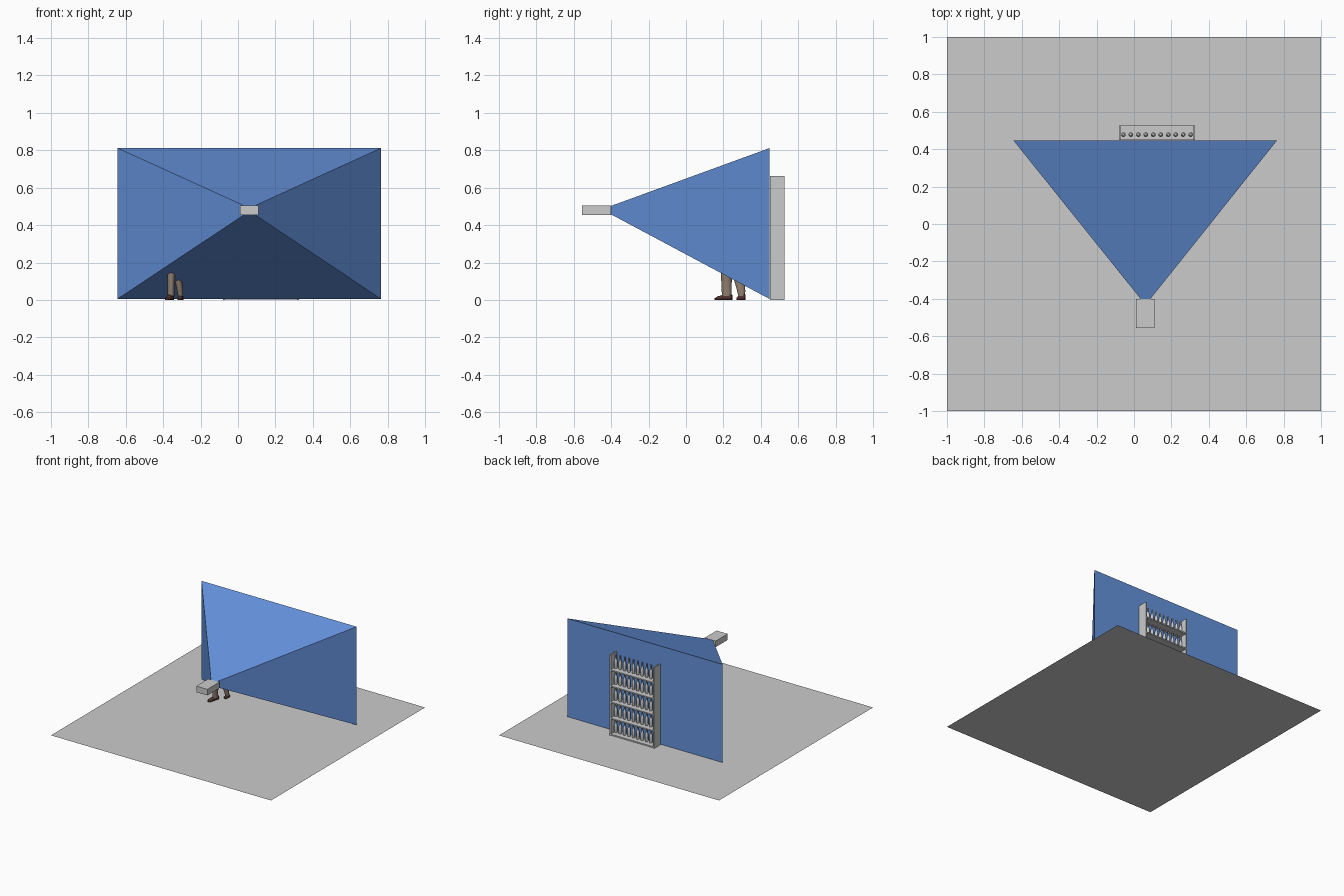
import bpy, bmesh, math
from mathutils import Vector

if "Cube" in bpy.data.objects:
    bpy.data.objects.remove(bpy.data.objects["Cube"])


def material(name, rgb):
    m = bpy.data.materials.new(name)
    m.diffuse_color = (*rgb, 1)
    m.use_nodes = True
    m.node_tree.nodes["Principled BSDF"].inputs["Base Color"].default_value = m.diffuse_color
    return m


BLUE = material("blue", (0.13, 0.29, 0.72))
CLOTH = material("trouser_cloth", (0.28, 0.21, 0.16))
LEATHER = material("shoe_leather", (0.08, 0.03, 0.025))
SHIRT = material("shirt_cloth", (0.45, 0.45, 0.42))
SKIN = material("skin", (0.6, 0.4, 0.3))


def finish(name, bm, mat=None, smooth=False):
    bmesh.ops.recalc_face_normals(bm, faces=bm.faces[:])
    me = bpy.data.meshes.new(name)
    bm.to_mesh(me)
    bm.free()
    ob = bpy.data.objects.new(name, me)
    bpy.context.collection.objects.link(ob)
    if mat:
        me.materials.append(mat)
    if smooth:
        for p in me.polygons:
            p.use_smooth = len(p.vertices) == 4
    return ob


def bridge(name, rings, mat=None, smooth=False):
    """Skin a list of equal-length point loops and cap both ends."""
    bm = bmesh.new()
    loops = [[bm.verts.new(p) for p in r] for r in rings]
    n = len(loops[0])
    for a, b in zip(loops, loops[1:]):
        for i in range(n):
            j = (i + 1) % n
            bm.faces.new((a[i], a[j], b[j], b[i]))
    bm.faces.new(loops[0])
    bm.faces.new(loops[-1])
    return finish(name, bm, mat, smooth)


def rect(x0, x1, y, z0, z1):
    return [(x0, y, z0), (x1, y, z0), (x1, y, z1), (x0, y, z1)]


def box(name, x, y, z):
    return bridge(name, [rect(*x, y[0], *z), rect(*x, y[1], *z)])


def loft(name, rings, mat, n=16):
    """Stack of horizontal ellipses: (x, y, z, rx, ry)."""
    turn = [2 * math.pi * i / n for i in range(n)]
    return bridge(name, [[(x + rx * math.cos(a), y + ry * math.sin(a), z) for a in turn]
                         for x, y, z, rx, ry in rings], mat, True)


# Floor sheet
bm = bmesh.new()
bmesh.ops.create_grid(bm, x_segments=1, y_segments=1, size=1)
finish("floor", bm)

# Sensor box and its field of view
box("sensor_box", (0.01, 0.11), (-0.555, -0.4), (0.455, 0.505))
bridge("view_volume", [rect(0.035, 0.088, -0.4, 0.457, 0.503),
                       rect(-0.645, 0.765, 0.447, 0.005, 0.812)], BLUE)

# Open rack: two sides and five boards
SX0, SX1, SY = -0.08, 0.325, (0.448, 0.527)
for side, x in (("left", SX0), ("right", SX1 - 0.01)):
    box(f"rack_side_{side}", (x, x + 0.01), SY, (0, 0.663))
LEVELS = [0.003 + 0.132 * i for i in range(5)]
for i, z in enumerate(LEVELS):
    box(f"rack_board_{i + 1}", (SX0 + 0.01, SX1 - 0.01), SY, (z, z + 0.01))

# Bottles: one lathed profile, ten per board
PROFILE = [(0.011, 0), (0.0125, 0.004), (0.0125, 0.052), (0.011, 0.064), (0.006, 0.08),
           (0.005, 0.1), (0.0065, 0.101), (0.0065, 0.11)]
bottle = None
for i, z in enumerate(LEVELS):
    for k in range(10):
        if bottle is None:
            bottle = loft("bottle", [(0, 0, h, r, r) for r, h in PROFILE], None, 12)
            ob = bottle
        else:
            ob = bpy.data.objects.new("bottle", bottle.data)
            bpy.context.collection.objects.link(ob)
        ob.location = (-0.057 + 0.04 * k, 0.478, z + 0.01)

# Walking figure, mostly inside the view volume
loft("front_leg", [(-0.358, 0.218, 0.02, 0.018, 0.026), (-0.358, 0.217, 0.07, 0.018, 0.027),
                   (-0.357, 0.216, 0.15, 0.022, 0.03), (-0.352, 0.23, 0.24, 0.029, 0.036),
                   (-0.345, 0.24, 0.31, 0.033, 0.042)], CLOTH)
loft("rear_leg", [(-0.307, 0.298, 0.02, 0.014, 0.018), (-0.31, 0.295, 0.05, 0.016, 0.022),
                  (-0.318, 0.286, 0.1, 0.019, 0.027), (-0.324, 0.276, 0.16, 0.022, 0.03),
                  (-0.326, 0.255, 0.31, 0.032, 0.042)], CLOTH)


def shoe(name, heel, toe, width):
    h, t = Vector(heel), Vector(toe)
    side = (t - h).cross(Vector((0, 0, 1))).normalized() * width
    rings = []
    for f, w, top in ((0, 0.6, 0.026), (0.12, 0.9, 0.031), (0.4, 0.85, 0.031),
                      (0.6, 1, 0.024), (0.85, 0.95, 0.017), (1, 0.5, 0.009)):
        c = h.lerp(t, f)
        up = Vector((0, 0, top))
        s = side * w
        rings.append([c - s, c + s, c + s + up * 0.6, c + s * 0.5 + up,
                      c - s * 0.5 + up, c - s + up * 0.6])
    bridge(name, rings, LEATHER, True)


shoe("front_shoe", (-0.352, 0.246, 0.001), (-0.379, 0.155, 0.001), 0.016)
shoe("rear_shoe", (-0.303, 0.317, 0.001), (-0.312, 0.27, 0.001), 0.013)
loft("torso", [(-0.335, 0.245, 0.28, 0.05, 0.042), (-0.335, 0.242, 0.35, 0.05, 0.038),
               (-0.336, 0.24, 0.44, 0.062, 0.042), (-0.337, 0.238, 0.49, 0.062, 0.038),
               (-0.337, 0.236, 0.515, 0.025, 0.022)], SHIRT)
for side, s in (("left", -1), ("right", 1)):
    loft(f"{side}_arm", [(-0.337 + s * 0.078, 0.225 + s * 0.02, 0.28, 0.012, 0.014),
                         (-0.337 + s * 0.076, 0.235 + s * 0.01, 0.38, 0.017, 0.018),
                         (-0.337 + s * 0.062, 0.238, 0.49, 0.016, 0.02)], SHIRT, 12)
loft("head", [(-0.337, 0.235, 0.505, 0.018, 0.019), (-0.337, 0.23, 0.535, 0.022, 0.026),
              (-0.337, 0.228, 0.565, 0.029, 0.035), (-0.337, 0.23, 0.59, 0.025, 0.031),
              (-0.337, 0.232, 0.602, 0.011, 0.014)], SKIN)
